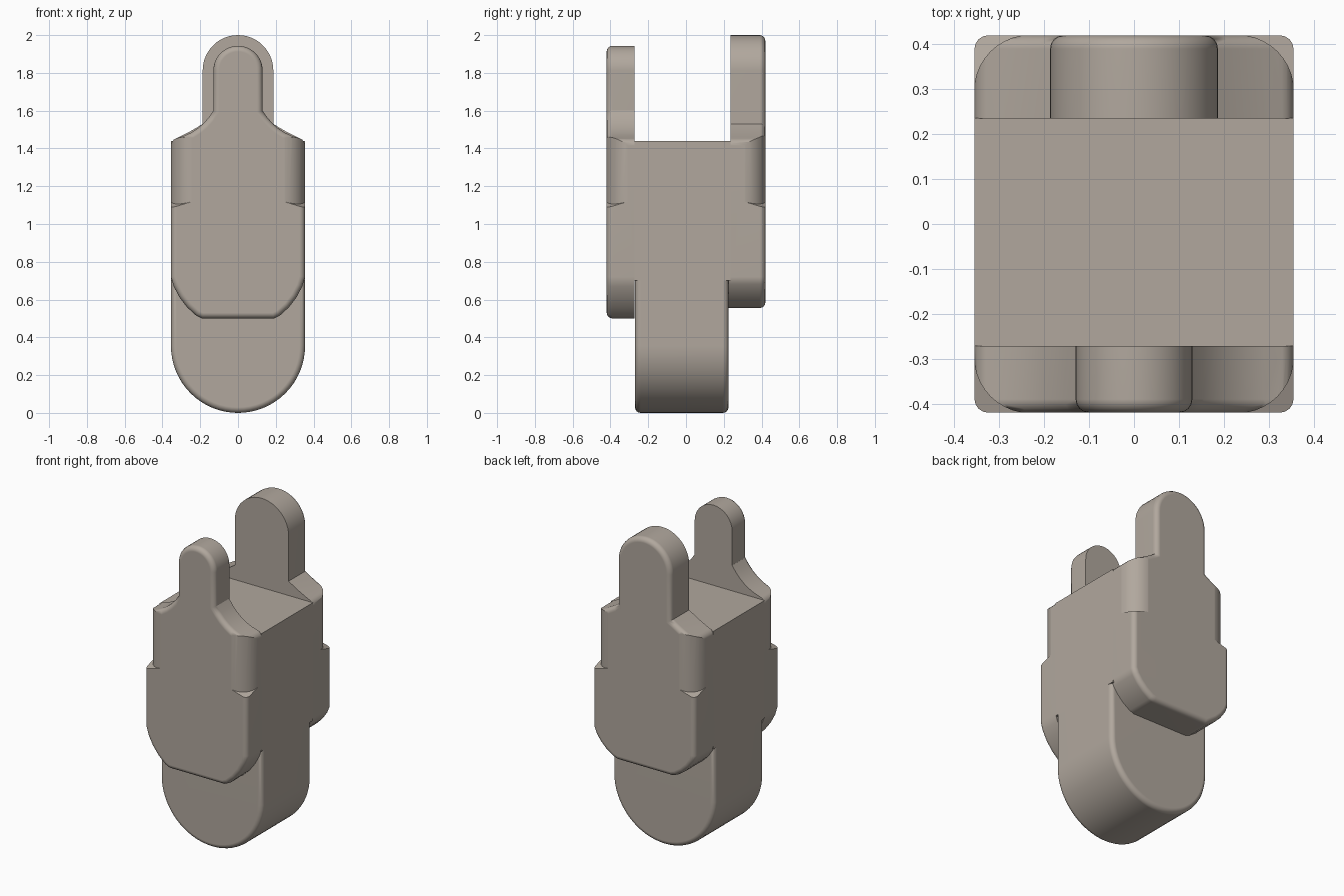
import bpy, bmesh, math

if "Cube" in bpy.data.objects:
    bpy.data.objects.remove(bpy.data.objects["Cube"])

W = 0.355          # half width of the body
D = 0.42           # half depth of the body
TAPER = [(0.19, 1.0), (0.222, 0.93), (0.27, 0.73), (0.31, 0.49), (0.34, 0.23), (W, 0.0)]

stone = bpy.data.materials.new("warm_grey")
stone.diffuse_color = (0.44, 0.39, 0.34, 1)
stone.use_nodes = True
stone.node_tree.nodes["Principled BSDF"].inputs["Base Color"].default_value = stone.diffuse_color


def finish(obj):
    obj.data.materials.clear()
    obj.data.materials.append(stone)
    bpy.ops.object.select_all(action='DESELECT')
    bpy.context.view_layer.objects.active = obj
    obj.select_set(True)
    bpy.ops.object.shade_smooth_by_angle(angle=math.radians(32))
    mod = obj.modifiers.new("even_shading", 'WEIGHTED_NORMAL')
    mod.keep_sharp = True
    return obj


def make_object(name, bm):
    bmesh.ops.recalc_face_normals(bm, faces=bm.faces[:])
    mesh = bpy.data.meshes.new(name)
    bm.to_mesh(mesh)
    bm.free()
    obj = bpy.data.objects.new(name, mesh)
    bpy.context.collection.objects.link(obj)
    return obj


def arc(cx, cz, r, a0, a1, n):
    return [(cx + r * math.cos(math.radians(a0 + (a1 - a0) * i / n)),
             cz + r * math.sin(math.radians(a0 + (a1 - a0) * i / n))) for i in range(n + 1)]


def mirrored(half):
    """Right half of an outline, bottom to top, closed with its mirror image."""
    return half + [(-x, z) for x, z in reversed(half) if abs(x) > 1e-5]


def tapered(bottom):
    """Right half of the narrowing lower edge of a plate."""
    return [(x, 0.72 - (0.72 - bottom) * t) for x, t in TAPER]


def slab(name, outline, y0, y1, round_at, r=0.03):
    """Extrude an xz outline along y and round the rims listed in round_at."""
    bm = bmesh.new()
    a = [bm.verts.new((x, y0, z)) for x, z in outline]
    b = [bm.verts.new((x, y1, z)) for x, z in outline]
    bm.faces.new(a)
    bm.faces.new(b)
    n = len(a)
    for i in range(n):
        j = (i + 1) % n
        bm.faces.new((a[i], a[j], b[j], b[i]))
    rims = [e for e in bm.edges
            if any(all(abs(v.co.y - y) < 1e-5 for v in e.verts) for y in round_at)]
    if rims:
        bmesh.ops.recalc_face_normals(bm, faces=bm.faces[:])
        bmesh.ops.bevel(bm, geom=rims, offset=r, segments=4, profile=0.5,
                        affect='EDGES', clamp_overlap=False)
    return make_object(name, bm)


def corner_cutter(side):
    """Two cutters that round the upper vertical corners, with sloping floors."""
    r, e = 0.125, 0.001
    pts = arc(W - r + e, D - r + e, r, 0, 90, 10)
    pts += [(W - r + e, D + 0.05), (W + 0.05, D + 0.05), (W + 0.05, D - r + e)]
    bm = bmesh.new()
    for sx in (1, -1):
        lo = [bm.verts.new((sx * x, side * y, 1.085 + 0.3 * (W - x + D - y))) for x, y in pts]
        hi = [bm.verts.new((sx * x, side * y, 1.75)) for x, y in pts]
        bm.faces.new(lo)
        bm.faces.new(hi)
        for i in range(len(pts)):
            j = (i + 1) % len(pts)
            bm.faces.new((lo[i], lo[j], hi[j], hi[i]))
    cutter = make_object("corner_cutter", bm)
    cutter.hide_render = True
    return cutter


def plate(name, side, inner, bottom, tab_r, neck_z, top):
    # outline: tapered lower edge, shoulder, concave neck, round tab
    half = tapered(bottom)
    half += arc(W - 0.04, 1.415, 0.04, 0, 68, 4)
    p0, p1, p2 = half[-1], (tab_r + 0.07, 1.485), (tab_r, neck_z)
    for i in range(1, 7):
        t = i / 6
        half.append(tuple((1 - t) ** 2 * a + 2 * t * (1 - t) * b + t * t * c
                          for a, b, c in zip(p0, p1, p2)))
    half += arc(0, top - tab_r, tab_r, 0, 90, 12)
    obj = slab(name, mirrored(half), side * inner, side * D, [side * D])
    cutter = corner_cutter(side)
    mod = obj.modifiers.new("round_corners", 'BOOLEAN')
    mod.operation = 'DIFFERENCE'
    mod.solver = 'EXACT'
    mod.object = cutter
    bpy.context.view_layer.objects.active = obj
    bpy.ops.object.modifier_apply(modifier=mod.name)
    bpy.data.objects.remove(cutter)
    return finish(obj)


# Front and back plates with upright tabs
plate("front_plate", -1, 0.272, 0.50, 0.13, 1.60, 1.943)
plate("back_plate", 1, 0.235, 0.555, 0.187, 1.53, 2.0)

# Middle block between the plates
finish(slab("core_block", [(-W, 0.70), (W, 0.70), (W, 1.44), (-W, 1.44)], -0.272, 0.236, []))

# Rounded lower foot
foot = arc(0, W, W, 180, 360, 32) + [(W, 0.85), (-W, 0.85)]
finish(slab("lower_foot", foot, -0.27, 0.225, [-0.27, 0.225]))

# Thin layer that brings the back plate's lower part up against the foot
finish(slab("back_plate_liner", mirrored(tapered(0.555) + [(W, 0.9)]), 0.225, 0.236, []))
